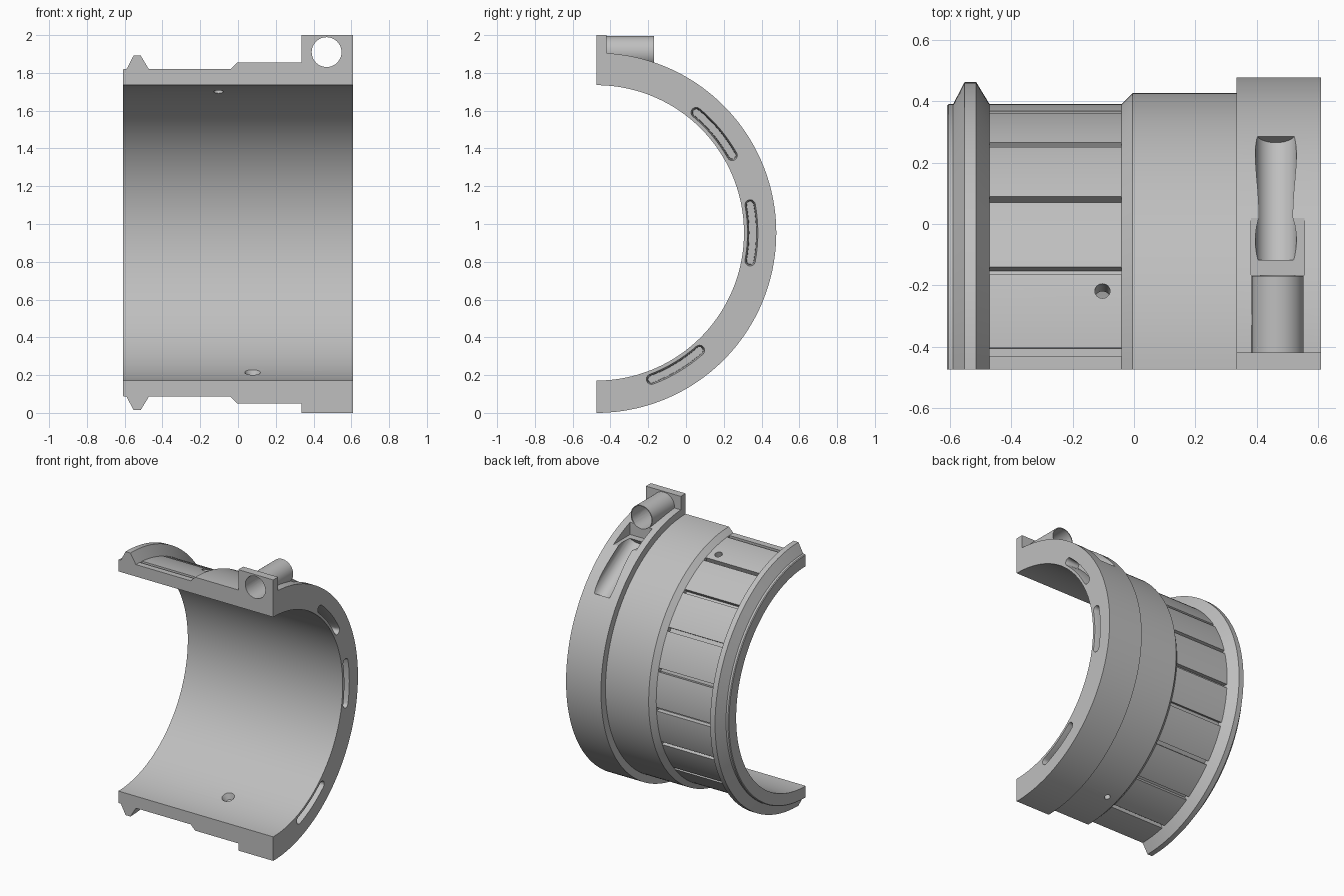
import bpy, bmesh
from math import sin, cos, pi, radians
from mathutils import Vector

cube = bpy.data.objects.get("Cube")
if cube:
    bpy.data.objects.remove(cube)

CY, CZ = -0.475, 0.953      # axis of the half sleeve, running along x
R_IN, R_PANEL, R_STEP, R_OUT = 0.782, 0.867, 0.902, 0.953

grey = bpy.data.materials.new("plain grey")
grey.use_nodes = True
colour = (0.52, 0.52, 0.52, 1)
grey.diffuse_color = colour
grey.node_tree.nodes["Principled BSDF"].inputs["Base Color"].default_value = colour


def polar(x, r, a):
    """Point on the sleeve; the angle runs from the top round the back."""
    return Vector((x, CY + r * sin(a), CZ + r * cos(a)))


def loft(name, loops):
    """Skin closed loops of points and cap both ends."""
    bm = bmesh.new()
    rows = [[bm.verts.new(p) for p in loop] for loop in loops]
    n = len(rows[0])
    for one, two in zip(rows, rows[1:]):
        for i in range(n):
            j = (i + 1) % n
            bm.faces.new((one[i], one[j], two[j], two[i]))
    bm.faces.new(rows[0])
    bm.faces.new(rows[-1])
    bmesh.ops.recalc_face_normals(bm, faces=bm.faces)
    mesh = bpy.data.meshes.new(name)
    bm.to_mesh(mesh)
    bm.free()
    mesh.materials.append(grey)
    ob = bpy.data.objects.new(name, mesh)
    bpy.context.collection.objects.link(ob)
    return ob


def box(name, lo, hi):
    return loft(name, [[(x, lo[1], lo[2]), (x, hi[1], lo[2]),
                        (x, hi[1], hi[2]), (x, lo[1], hi[2])] for x in (lo[0], hi[0])])


def rod(name, start, end, r1, r2=None, n=40):
    """Cylinder or cone between two points."""
    start, end = Vector(start), Vector(end)
    axis = (end - start).normalized()
    u = axis.orthogonal().normalized()
    v = axis.cross(u)
    return loft(name, [[c + r * (u * cos(2 * pi * i / n) + v * sin(2 * pi * i / n))
                        for i in range(n)]
                       for c, r in ((start, r1), (end, r2 or r1))])


def cut(ob, cutter):
    mod = ob.modifiers.new("cut", 'BOOLEAN')
    mod.operation = 'DIFFERENCE'
    mod.solver = 'EXACT'
    mod.object = cutter
    bpy.context.view_layer.update()
    deps = bpy.context.evaluated_depsgraph_get()
    result = bpy.data.meshes.new_from_object(ob.evaluated_get(deps))
    ob.modifiers.clear()
    ob.data = result


def cut_once(ob, cutter):
    cut(ob, cutter)
    bpy.data.objects.remove(cutter)


# Half sleeve with collar, panel band and two steps
profile = [(-0.61, R_IN), (-0.61, 0.862), (-0.605, R_PANEL), (-0.59, R_PANEL),
           (-0.553, 0.938), (-0.515, 0.938), (-0.472, R_PANEL), (-0.04, R_PANEL),
           (-0.005, R_STEP), (0.335, R_STEP), (0.335, R_OUT), (0.61, R_OUT), (0.61, R_IN)]
STEPS = 90
sleeve = loft("half_sleeve", [[polar(x, r, pi * s / STEPS) for x, r in profile]
                              for s in range(STEPS + 1)])

# Clamp lug and bolt tube
lug = box("clamp_lug", (0.335, CY, 1.9), (0.61, -0.42, 2.0))
tube = rod("bolt_tube", (0.469, -0.421, 1.91), (0.469, -0.17, 1.91), 0.085)
bore = rod("bore_cutter", (0.469, -0.6, 1.91), (0.469, -0.166, 1.91), 0.079)
for part in (sleeve, lug, tube):
    cut(part, bore)
bpy.data.objects.remove(bore)

# Flat pocket behind the tube, then the sloping round channel
cut_once(sleeve, box("pocket_cutter", (0.382, -0.166, 1.767), (0.556, 0.1, 2.1)))
cut_once(sleeve, rod("channel_cutter", (0.463, -0.10, 1.795), (0.463, 0.30, 1.553), 0.067))

# Grooves between the panels
for k in range(10):
    a = radians(3.8 + 18 * k)
    out = Vector((0, sin(a), cos(a)))
    side = Vector((0, cos(a), -sin(a))) * 0.013
    loops = []
    for x in (-0.472, -0.04):
        low, high = polar(x, R_PANEL - 0.032, a), polar(x, R_PANEL + 0.01, a)
        loops.append([low - side, low + side, high + side, high - side])
    cut_once(sleeve, loft("groove_cutter", loops))


# Curved slots in the end face
def slot_loop(x, mid, w, half=0.18, r=0.828, n=8):
    steps = [i / n for i in range(n)]
    path = [(half, pi * t) for t in steps]
    path += [(half - 2 * half * t, pi) for t in steps]
    path += [(-half, pi + pi * t) for t in steps]
    path += [(2 * half * t - half, 2 * pi) for t in steps]
    points = []
    for da, phi in path:
        a = mid + da
        out, along = Vector((0, sin(a), cos(a))), Vector((0, cos(a), -sin(a)))
        points.append(polar(x, r, a) + w * (out * cos(phi) + along * sin(phi)))
    return points


for degrees in (50, 90, 149):
    mid = radians(degrees)
    cut_once(sleeve, loft("slot_cutter", [slot_loop(0.62, mid, 0.03),
                                          slot_loop(0.58, mid, 0.02),
                                          slot_loop(0.51, mid, 0.018)]))

# Small radial holes, the lower one countersunk from inside
top, low = radians(17.2), radians(161)
cut_once(sleeve, rod("hole_cutter", polar(-0.103, 0.7, top), polar(-0.103, 1, top), 0.025, n=24))
cut_once(sleeve, rod("hole_cutter", polar(0.077, 0.7, low), polar(0.077, 1, low), 0.02, n=24))
cut_once(sleeve, rod("sink_cutter", polar(0.077, 0.77, low), polar(0.077, 0.82, low),
                     0.048, 0.02, n=24))

# Smooth the round surfaces, keep the edges crisp
bpy.ops.object.select_all(action='DESELECT')
for part in (sleeve, lug, tube):
    part.select_set(True)
bpy.context.view_layer.objects.active = sleeve
bpy.ops.object.shade_smooth_by_angle(angle=radians(25))
